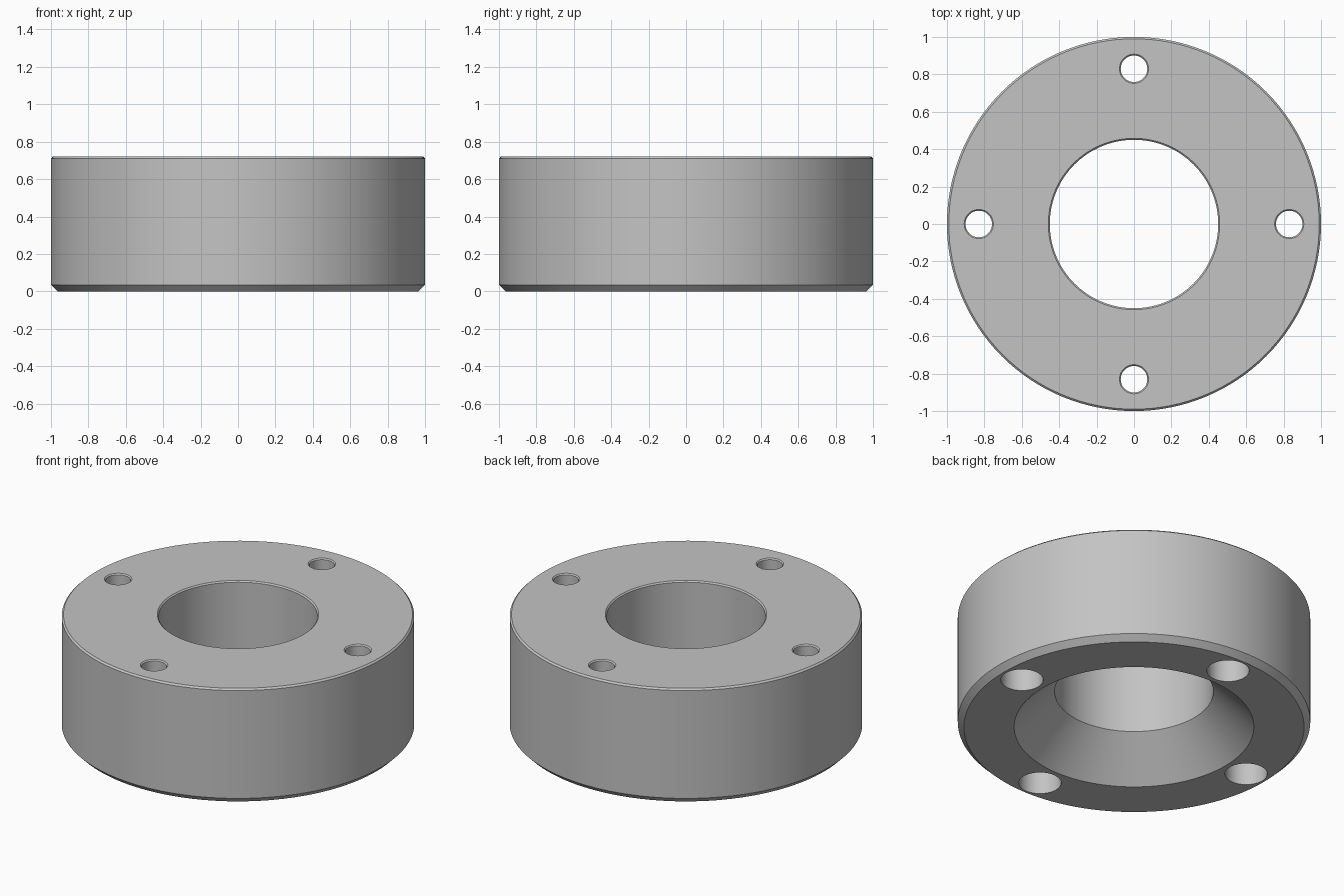
import bpy, bmesh, math

cube = bpy.data.objects.get("Cube")
if cube:
    bpy.data.objects.remove(cube, do_unlink=True)

HEIGHT = 0.72
HOLE_COUNT = 4
HOLE_CIRCLE = 0.83

grey = bpy.data.materials.new("plain_grey")
grey.use_nodes = True
colour = (0.55, 0.55, 0.55, 1)
grey.diffuse_color = colour
grey.node_tree.nodes["Principled BSDF"].inputs["Base Color"].default_value = colour


def lathe(bm, profile, segments, centre=(0, 0)):
    """Spin a closed (radius, z) profile; points at radius 0 become poles."""
    rings = []
    for r, z in profile:
        count = segments if r > 0 else 1
        rings.append([bm.verts.new((
            centre[0] + r * math.cos(math.tau * i / segments),
            centre[1] + r * math.sin(math.tau * i / segments), z))
            for i in range(count)])
    for a, b in zip(rings, rings[1:] + rings[:1]):
        if len(a) == len(b) == 1:
            continue
        for i in range(segments):
            j = (i + 1) % segments
            corners = [a[i % len(a)], a[j % len(a)], b[j % len(b)], b[i % len(b)]]
            bm.faces.new(list(dict.fromkeys(corners)))


def make_object(name, bm):
    bmesh.ops.recalc_face_normals(bm, faces=bm.faces)
    mesh = bpy.data.meshes.new(name)
    bm.to_mesh(mesh)
    bm.free()
    mesh.materials.append(grey)
    obj = bpy.data.objects.new(name, mesh)
    bpy.context.collection.objects.link(obj)
    return obj


# Ring body: chamfered rim, straight bore, conical mouth underneath
bm = bmesh.new()
lathe(bm, [(0.68, 0), (0.965, 0), (1, 0.035), (1, HEIGHT - 0.01),
           (0.99, HEIGHT), (0.458, HEIGHT), (0.45, HEIGHT - 0.008),
           (0.45, 0.23)], 128)
body = make_object("flange_ring", bm)

# Bolt holes: counterbore below, narrow shank, small chamfer on top
bm = bmesh.new()
for k in range(HOLE_COUNT):
    angle = math.tau * k / HOLE_COUNT
    lathe(bm, [(0, -0.1), (0.12, -0.1), (0.12, 0.2), (0.071, 0.2),
               (0.071, HEIGHT - 0.007), (0.078, HEIGHT),
               (0.078, HEIGHT + 0.1), (0, HEIGHT + 0.1)], 48,
          (HOLE_CIRCLE * math.cos(angle), HOLE_CIRCLE * math.sin(angle)))
cutter = make_object("bolt_hole_cutter", bm)
cutter.hide_render = True

cut = body.modifiers.new("bolt_holes", "BOOLEAN")
cut.operation = "DIFFERENCE"
cut.solver = "EXACT"
cut.object = cutter

# Apply the cut, then shade smooth with crisp edges
bpy.ops.object.select_all(action="DESELECT")
body.select_set(True)
bpy.context.view_layer.objects.active = body
bpy.ops.object.modifier_apply(modifier=cut.name)
bpy.data.objects.remove(cutter, do_unlink=True)
bpy.ops.object.shade_smooth_by_angle(angle=math.radians(30))
